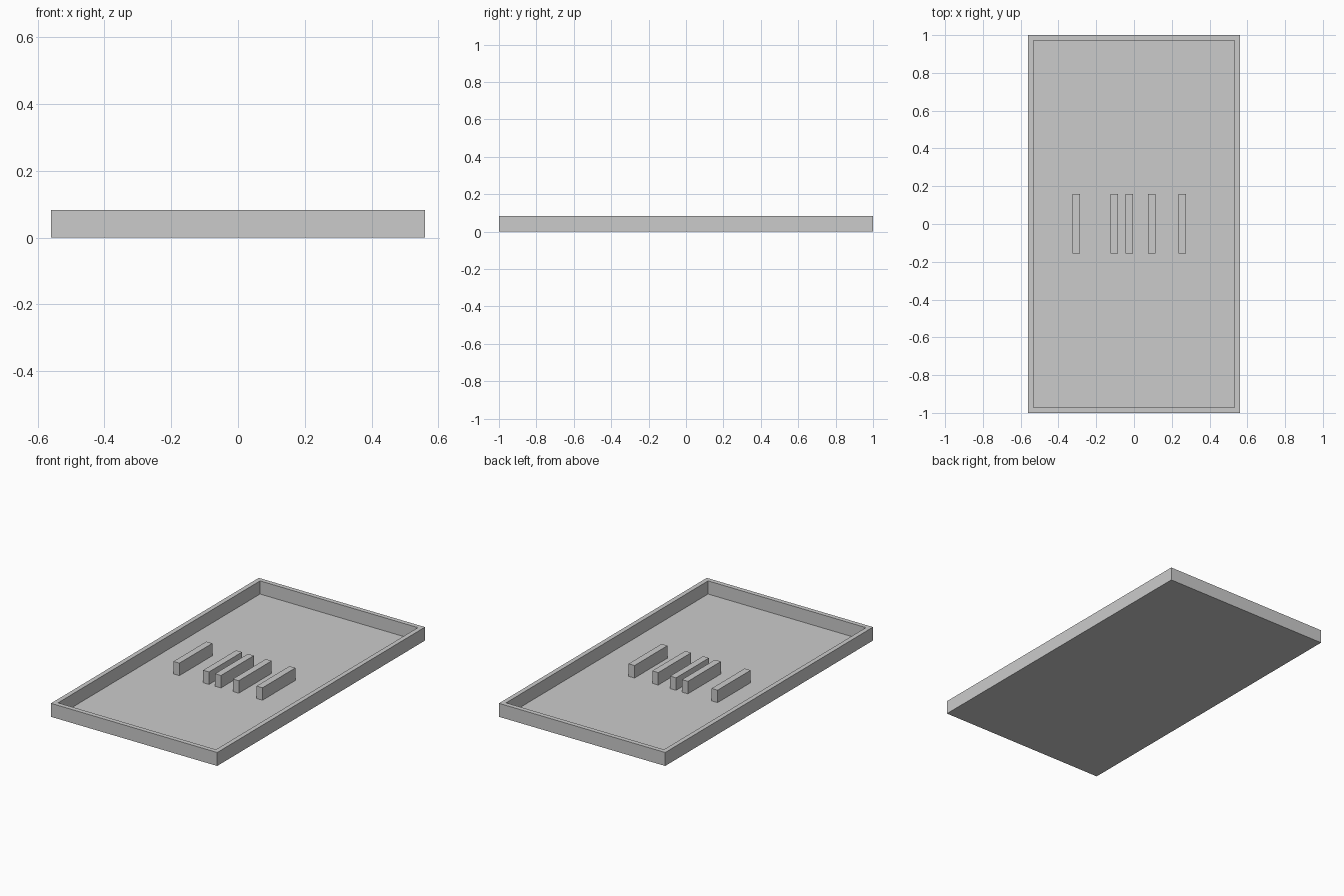
import bpy, bmesh

if "Cube" in bpy.data.objects:
    bpy.data.objects.remove(bpy.data.objects["Cube"])


def box(name, x0, x1, y0, y1, z0, z1):
    bm = bmesh.new()
    bmesh.ops.create_cube(bm, size=1)
    for v in bm.verts:
        v.co.x = x1 if v.co.x > 0 else x0
        v.co.y = y1 if v.co.y > 0 else y0
        v.co.z = z1 if v.co.z > 0 else z0
    return finish(name, bm)


def finish(name, bm):
    mesh = bpy.data.meshes.new(name)
    bm.to_mesh(mesh)
    bm.free()
    ob = bpy.data.objects.new(name, mesh)
    bpy.context.collection.objects.link(ob)
    return ob


W, L, H = 0.56, 1.0, 0.082   # half width, half length, height
RIM, FLOOR = 0.04, 0.002

# Tray: a slab whose top is inset for the rim, then pushed down to the floor
tray = box("tray", -W, W, -L, L, 0, H)
bm = bmesh.new()
bm.from_mesh(tray.data)
bm.normal_update()
top = max(bm.faces, key=lambda f: f.calc_center_median().z)
bmesh.ops.inset_region(bm, faces=[top], thickness=RIM)
for v in top.verts:
    v.co.z = H
pocket = bmesh.ops.extrude_discrete_faces(bm, faces=[top])["faces"][0]
for v in pocket.verts:
    v.co.z = FLOOR
bmesh.ops.recalc_face_normals(bm, faces=bm.faces)
bm.to_mesh(tray.data)
bm.free()

# Upright ribs standing on the tray floor
for i, x in enumerate((-0.305, -0.105, -0.025, 0.095, 0.255)):
    box(f"rib_{i + 1}", x - 0.02, x + 0.02, -0.157, 0.16, FLOOR, 0.078)
